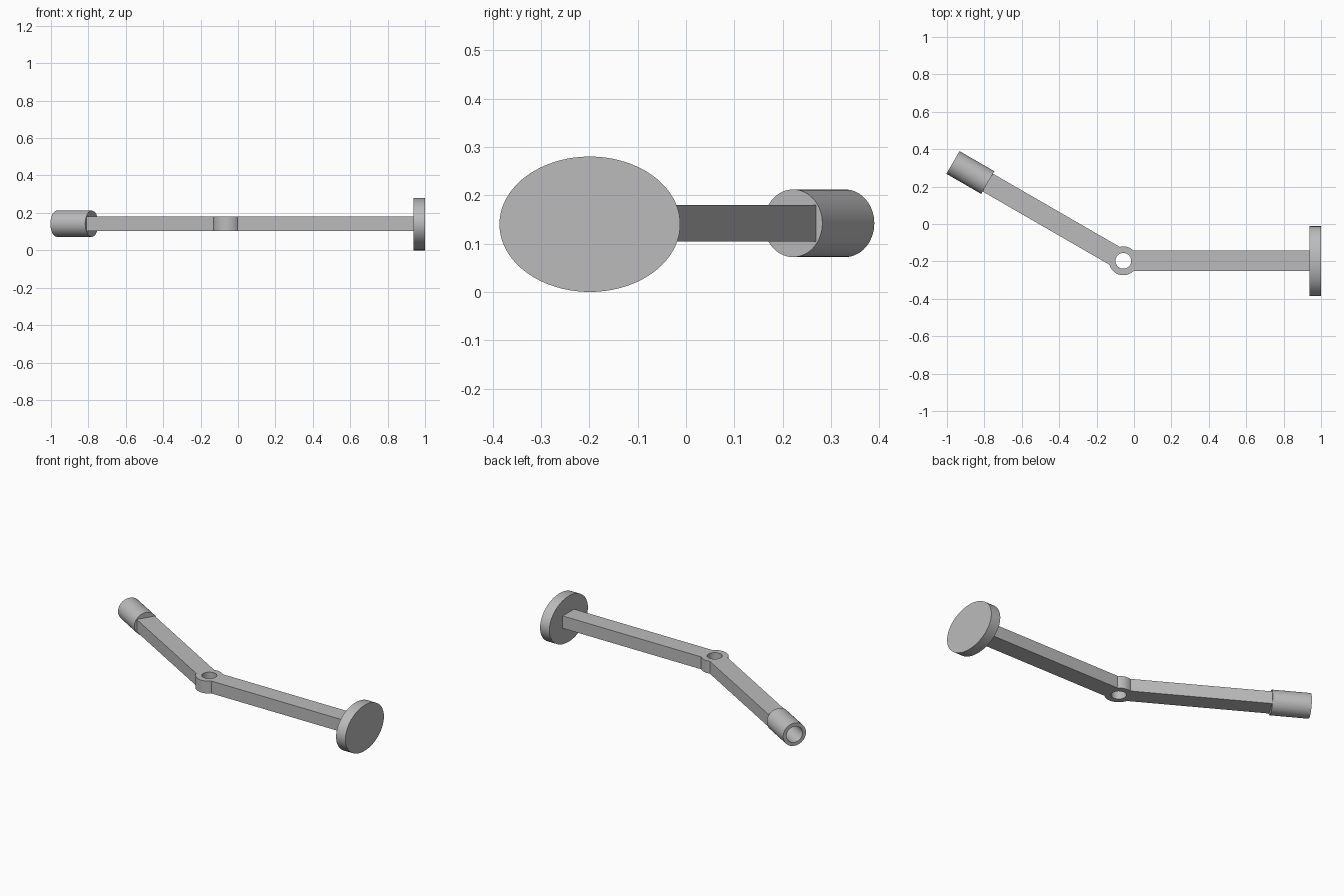
import bpy, bmesh
from math import sin, cos, pi, radians, asin
from mathutils import Matrix, Vector

cube = bpy.data.objects.get("Cube")
if cube:
    bpy.data.objects.remove(cube, do_unlink=True)

grey = bpy.data.materials.new("plain grey")
grey.use_nodes = True
colour = (0.5, 0.5, 0.5, 1)
grey.diffuse_color = colour
grey.node_tree.nodes["Principled BSDF"].inputs["Base Color"].default_value = colour

PIVOT = Vector((-0.057, -0.197, 0.142))
HUB_R, HOLE_R = 0.077, 0.042
HALF_W, HALF_H = 0.055, 0.038
TUBE_R, BORE_R = 0.07, 0.049


def finish(name, bm, matrix):
    bmesh.ops.recalc_face_normals(bm, faces=bm.faces)
    mesh = bpy.data.meshes.new(name)
    bm.to_mesh(mesh)
    bm.free()
    mesh.materials.append(grey)
    obj = bpy.data.objects.new(name, mesh)
    bpy.context.collection.objects.link(obj)
    obj.matrix_world = matrix
    bpy.ops.object.select_all(action='DESELECT')
    obj.select_set(True)
    bpy.context.view_layer.objects.active = obj
    bpy.ops.object.shade_smooth_by_angle(angle=radians(30))
    return obj


def prism(name, outline, low, high, matrix):
    """Flat outline raised along local z."""
    bm = bmesh.new()
    face = bm.faces.new([bm.verts.new((x, y, low)) for x, y in outline])
    raised = bmesh.ops.extrude_face_region(bm, geom=[face])["geom"]
    verts = [v for v in raised if isinstance(v, bmesh.types.BMVert)]
    bmesh.ops.translate(bm, verts=verts, vec=(0, 0, high - low))
    return finish(name, bm, matrix)


def lathe(name, profile, matrix, steps=64):
    """Closed radius/height profile turned around local z."""
    bm = bmesh.new()
    rings = []
    for i in range(steps):
        a = 2 * pi * i / steps
        rings.append([bm.verts.new((r * cos(a), r * sin(a), z)) for r, z in profile])
    for i in range(steps):
        a, b = rings[i], rings[(i + 1) % steps]
        for j in range(len(profile)):
            k = (j + 1) % len(profile)
            bm.faces.new((a[j], a[k], b[k], b[j]))
    bmesh.ops.remove_doubles(bm, verts=bm.verts, dist=1e-5)
    return finish(name, bm, matrix)


def arm_outline(length):
    """Bar whose inner end wraps the hub's rim."""
    edge = asin(HALF_W / HUB_R)
    arc = [edge - 2 * edge * i / 16 for i in range(17)]
    rim = [(HUB_R * cos(a), HUB_R * sin(a)) for a in arc]
    return rim + [(length, -HALF_W), (length, HALF_W)]


at_pivot = Matrix.Translation(PIVOT)
swung = at_pivot @ Matrix.Rotation(radians(150), 4, 'Z')
along_x = Matrix.Rotation(pi / 2, 4, 'Y')

# Pivot ring and the two bars
lathe("pivot_hub", [(HOLE_R, -HALF_H), (HUB_R, -HALF_H),
                    (HUB_R, HALF_H), (HOLE_R, HALF_H)], at_pivot)
prism("left_arm", arm_outline(0.994), -HALF_H, HALF_H, at_pivot)
prism("right_arm", arm_outline(0.838), -HALF_H, HALF_H, swung)

# Hollow socket on the end of the swung bar
lathe("end_socket", [(0, 0), (TUBE_R, 0), (TUBE_R, 0.215),
                     (BORE_R, 0.215), (BORE_R, 0.02), (0, 0.02)],
      swung @ Matrix.Translation((0.837, 0, 0)) @ along_x)

# Oval end plate
oval = [(0.14 * cos(2 * pi * i / 96), 0.187 * sin(2 * pi * i / 96)) for i in range(96)]
prism("oval_plate", oval, 0, 0.063,
      Matrix.Translation((0.937, -0.199, 0.14)) @ along_x)
